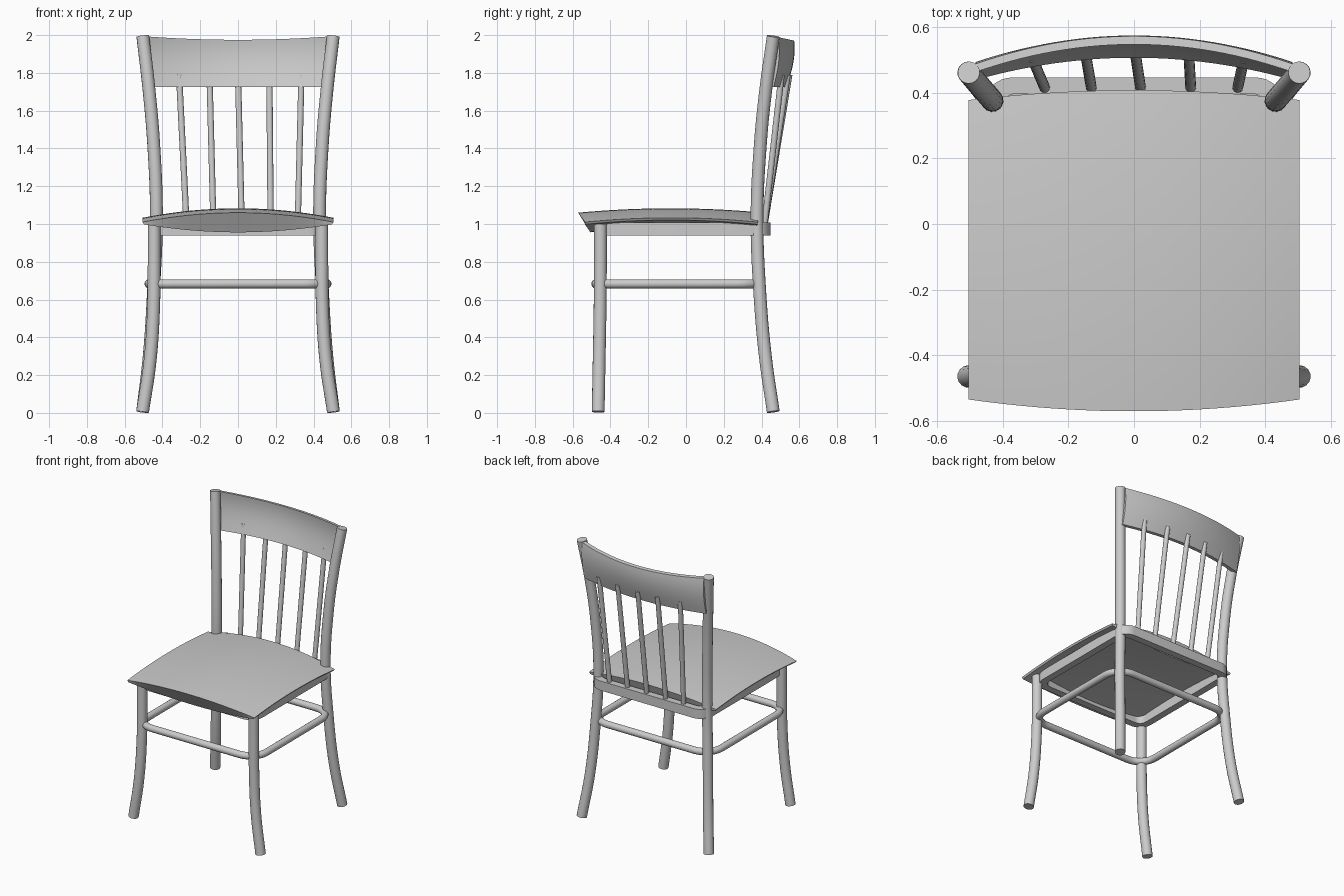
import bpy, bmesh, math

cube = bpy.data.objects.get("Cube")
if cube:
    bpy.data.objects.remove(cube, do_unlink=True)

# Single grey finish
grey = bpy.data.materials.new("plain_grey")
grey.use_nodes = True
GREY = (0.6, 0.6, 0.6, 1)
grey.diffuse_color = GREY
grey.node_tree.nodes["Principled BSDF"].inputs["Base Color"].default_value = GREY


def finish(ob, angle=35):
    bpy.ops.object.select_all(action='DESELECT')
    ob.select_set(True)
    bpy.context.view_layer.objects.active = ob
    if ob.type == 'CURVE':
        bpy.ops.object.convert(target='MESH')
        ob = bpy.context.view_layer.objects.active
    bpy.ops.object.shade_smooth_by_angle(angle=math.radians(angle))
    return ob


def tube(name, points, radius, cyclic=False, straight=False):
    """Round bar along a path, with flat end caps."""
    cu = bpy.data.curves.new(name, 'CURVE')
    cu.dimensions = '3D'
    cu.bevel_depth = radius
    cu.bevel_resolution = 6
    cu.use_fill_caps = not cyclic
    cu.resolution_u = 8
    if straight:
        sp = cu.splines.new('POLY')
        sp.points.add(len(points) - 1)
        for p, co in zip(sp.points, points):
            p.co = (*co, 1)
    else:
        sp = cu.splines.new('BEZIER')
        sp.bezier_points.add(len(points) - 1)
        for p, co in zip(sp.bezier_points, points):
            p.co = co
            p.handle_left_type = p.handle_right_type = 'AUTO'
    sp.use_cyclic_u = cyclic
    cu.materials.append(grey)
    ob = bpy.data.objects.new(name, cu)
    bpy.context.collection.objects.link(ob)
    return finish(ob)


def mesh_object(name, bm):
    bmesh.ops.recalc_face_normals(bm, faces=bm.faces)
    me = bpy.data.meshes.new(name)
    bm.to_mesh(me)
    bm.free()
    me.materials.append(grey)
    ob = bpy.data.objects.new(name, me)
    bpy.context.collection.objects.link(ob)
    return finish(ob)


def rounded_rect(hx, y0, y1, r, z, n=8):
    """Closed outline with rounded corners."""
    pts = []
    corners = [(hx - r, y1 - r), (-hx + r, y1 - r), (-hx + r, y0 + r), (hx - r, y0 + r)]
    for k, (cx, cy) in enumerate(corners):
        for i in range(n + 1):
            a = math.pi / 2 * (k + i / n)
            pts.append((cx + r * math.cos(a), cy + r * math.sin(a), z))
    return pts


def slab(name, top, bottom, nu, nv):
    """Closed solid between two surfaces given as functions of u, v in -1..1."""
    bm = bmesh.new()
    layers = []
    for surf in (top, bottom):
        layers.append([[bm.verts.new(surf(2 * i / nu - 1, 2 * j / nv - 1))
                        for j in range(nv + 1)] for i in range(nu + 1)])
    for g in layers:
        for i in range(nu):
            for j in range(nv):
                bm.faces.new((g[i][j], g[i + 1][j], g[i + 1][j + 1], g[i][j + 1]))
    rim = ([(i, 0) for i in range(nu)] + [(nu, j) for j in range(nv)]
           + [(i, nv) for i in range(nu, 0, -1)] + [(0, j) for j in range(nv, 0, -1)])
    a, b = layers
    for (i, j), (k, l) in zip(rim, rim[1:] + rim[:1]):
        bm.faces.new((a[i][j], a[k][l], b[k][l], b[i][j]))
    return mesh_object(name, bm)


# Legs: the back pair runs up into the backrest posts
for side, s in (("left", 1), ("right", -1)):
    tube(f"back_leg_{side}", [(s * x, y, z) for x, y, z in (
        (.505, .462, .006), (.470, .420, .30), (.447, .390, .65), (.432, .376, 1.03),
        (.445, .392, 1.40), (.470, .421, 1.70), (.504, .462, 1.994))], .034)
    tube(f"front_leg_{side}", [(s * x, y, z) for x, y, z in (
        (.505, -.465, .006), (.466, -.460, .27), (.447, -.455, .55),
        (.444, -.453, .80), (.444, -.453, 1.0))], .034)

# Bent stretcher ring passing through the legs
tube("stretcher_ring", rounded_rect(.471, -.477, .398, .125, .683), .024,
     cyclic=True, straight=True)

# Seat frame under the cushion-shaped seat
bm = bmesh.new()
rings = [[bm.verts.new(p) for p in rounded_rect(hx, y0, y1, r, z)] for hx, y0, y1, r, z in (
    (.46, -.47, .447, .09, .94), (.46, -.47, .447, .09, 1.008),
    (.41, -.42, .397, .05, 1.008), (.41, -.42, .397, .05, .94))]
count = len(rings[0])
for a, b in zip(rings, rings[1:] + rings[:1]):
    for i in range(count):
        k = (i + 1) % count
        bm.faces.new((a[i], a[k], b[k], b[i]))
mesh_object("seat_frame", bm)


# Seat: domed top, undercut front and back edges, lens-shaped section
def seat_surface(u, v, under):
    bulge = 1 - u * u
    front = -.535 - .036 * bulge + under * .065 * bulge
    back = .378 + .03 * bulge - under * .04 * bulge
    z = 1.083 - .05 * u * u - .023 * v * v - under * (.012 + .092 * bulge)
    return ((.505 - under * .008) * u, front + (back - front) * (v + 1) / 2, z)


slab("seat", lambda u, v: seat_surface(u, v, 0), lambda u, v: seat_surface(u, v, 1), 28, 20)


# Crest rail: bowed in plan and curved in section
def rail_surface(u, v, back):
    t = (v + 1) / 2
    y = .507 + .043 * math.sin(t * 1.9) + back * .025 - (.068 + .017 * t) * u * u
    z = 1.725 + .25 * t + .018 * t * u * u
    return (.484 * u, y, z - back * .004 * t)


slab("crest_rail", lambda u, v: rail_surface(u, v, 0), lambda u, v: rail_surface(u, v, 1), 28, 12)

# Spindles from the frame to the rail
for n, (x0, x1, y1) in enumerate(((-.272, -.312, .510), (-.130, -.151, .538), (.020, .000, .547),
                                  (.173, .166, .538), (.316, .336, .506)), 1):
    tube(f"spindle_{n}", [(x0, .415, .99), (x1, y1, 1.79)], .0165, straight=True)
